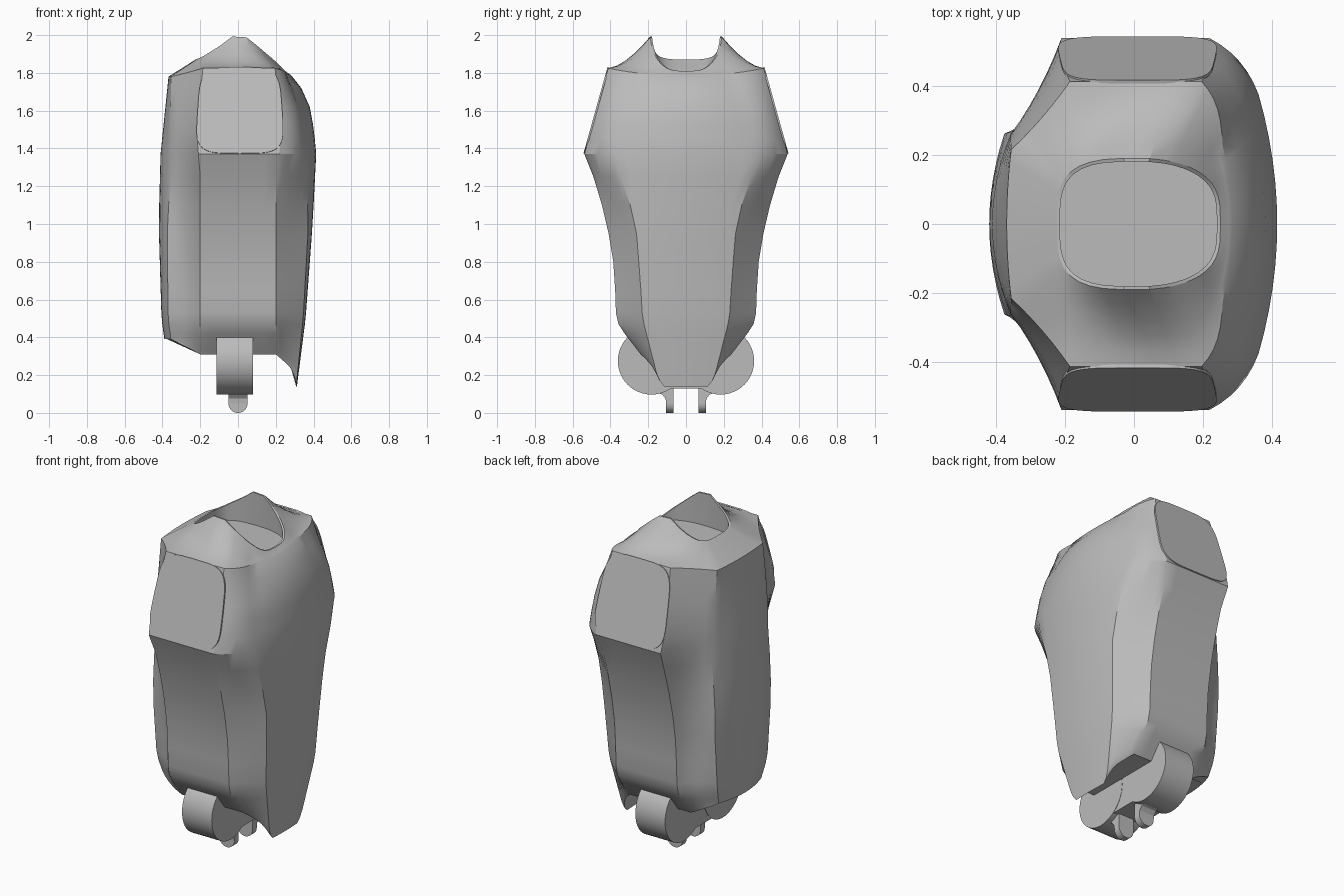
import bpy, bmesh, math
from mathutils import Vector

cube = bpy.data.objects.get("Cube")
if cube:
    bpy.data.objects.remove(cube, do_unlink=True)

grey = bpy.data.materials.new("plain grey")
grey.use_nodes = True
tone = (0.5, 0.5, 0.5, 1)
grey.diffuse_color = tone
grey.node_tree.nodes["Principled BSDF"].inputs["Base Color"].default_value = tone


def finish(name, bm, angle=28):
    bmesh.ops.recalc_face_normals(bm, faces=bm.faces)
    mesh = bpy.data.meshes.new(name)
    bm.to_mesh(mesh)
    bm.free()
    mesh.materials.append(grey)
    ob = bpy.data.objects.new(name, mesh)
    bpy.context.collection.objects.link(ob)
    bpy.ops.object.select_all(action='DESELECT')
    ob.select_set(True)
    bpy.context.view_layer.objects.active = ob
    bpy.ops.object.shade_smooth_by_angle(angle=math.radians(angle))


def curve(points, t):
    """Piecewise linear lookup in a list of (t, value)."""
    if t <= points[0][0]:
        return points[0][1]
    for (a, p), (b, q) in zip(points, points[1:]):
        if t <= b:
            return p + (q - p) * (t - a) / (b - a)
    return points[-1][1]


def prism(bm, outline, offset):
    """Extrude a closed outline along a vector."""
    low = [bm.verts.new(p) for p in outline]
    high = [bm.verts.new(Vector(p) + Vector(offset)) for p in outline]
    n = len(low)
    bm.faces.new(low)
    bm.faces.new(high[::-1])
    for i in range(n):
        j = (i + 1) % n
        bm.faces.new((low[i], low[j], high[j], high[i]))


# Height profiles of the torso
FRONT = [(.14, .312), (.5, .358), (1, .395), (1.37, .414), (1.5, .402), (1.62, .38), (1.72, .335), (1.79, .28)]
CREASE_X = [(.14, .308), (.5, .345), (.95, .37), (1.25, .368), (1.37, .36), (1.6, .335), (1.8, .255)]
CREASE_Y = [(.14, .115), (.18, .148), (.5, .23), (.7, .242), (.95, .262), (1.1, .295), (1.25, .345), (1.37, .375), (1.6, .32), (1.8, .22)]
SIDE = [(.14, .115), (.31, .24), (.42, .325), (.47, .358), (.53, .371), (.65, .375), (.8, .385),
        (.95, .41), (1.1, .445), (1.25, .49), (1.37, .538), (1.83, .41)]
SIDE_FRONT = [(1.25, .2), (1.5, .235), (1.83, .195)]
SIDE_REAR = [(1.25, -.2), (1.5, -.22), (1.83, -.185)]
REAR_X = [(.39, -.355), (.5, -.37), (1, -.375), (1.25, -.355), (1.4, -.358), (1.78, -.355)]
REAR_Y = [(.39, .2), (.5, .235), (.8, .26), (1.25, .265), (1.5, .25), (1.78, .215)]
BACK = [(.39, -.39), (.5, -.405), (1, -.42), (1.37, -.41), (1.78, -.368)]
COLLAR_Z = [(-.22, 1.872), (-.19, 1.885), (-.1, 1.94), (-.02, 2), (.03, 2), (.1, 1.945), (.2, 1.86), (.25, 1.81)]
HOLLOW = [(.39, 0), (.6, .025), (1.1, .025), (1.3, .012), (1.78, .01)]

# Values by column: 0 front centre, 1 crease, 2-3 side panel, 4 back edge, 5 back centre
BOTTOM = [(0, .14), (1, .14), (1.5, .24), (2, .31), (3, .31), (4, .39)]
TOP = [(0, 1.785), (1, 1.795), (2, 1.825), (3, 1.825), (4, 1.78)]
ANGLE = [(0, 0), (1, .7), (2, 1.25), (3, 2.4), (4, 2.75), (5, math.pi)]
SHOULDER_SAG = [(0, 1), (1, 1.3), (2, 1.6), (3, 1.6), (3.4, 1)]
STEPS = 6
COLUMNS = [i / STEPS for i in range(5 * STEPS + 1)]


def section(u, z):
    keys = [(curve(FRONT, z), 0), (curve(CREASE_X, z), curve(CREASE_Y, z)),
            (curve(SIDE_FRONT, z), curve(SIDE, z)), (curve(SIDE_REAR, z), curve(SIDE, z)),
            (curve(REAR_X, z), curve(REAR_Y, z)), (curve(BACK, z), 0)]
    k = min(int(u), 4)
    t = u - k
    (ax, ay), (bx, by) = keys[k], keys[k + 1]
    sx = t * t if k == 0 else 1 - (1 - t) ** 2 if k == 4 else t
    x, y = ax + (bx - ax) * sx, ay + (by - ay) * t
    bulge = 4 * t * (1 - t)
    if k == 1 and z > 1.1:      # rounded chest flank
        x += bulge * min(z - 1.1, .25) * .06
        y += bulge * min(z - 1.1, .25) * .06
    if k == 1 and z < .45:      # flap curls out from the side panel
        x += bulge * (.45 - z) * .08
    if k == 3:                  # hollow flank beside the back plate
        x += bulge * curve(HOLLOW, z) * .7
        y -= bulge * curve(HOLLOW, z) * .7
    return Vector((x, y, z))


def collar(u):
    """Neck rim: round at the front, squared at the back."""
    a = curve(ANGLE, u)
    c, s = math.cos(a), max(math.sin(a), 0)
    x = .015 + (.235 * c if c > 0 else -.238 * abs(c) ** .6)
    return Vector((x, .19 * s ** .6, curve(COLLAR_Z, x)))


def half_rows():
    yield [Vector((min(p.x, .26), p.y * .97, max(p.z, .31)))
           for p in (section(u, curve(BOTTOM, u)) for u in COLUMNS)]
    for lift in (0, .04, .1):   # hem rows follow the slanted bottom edge
        yield [section(u, curve(BOTTOM, u) * (1 - lift * 2.5) + .42 * lift * 2.5) for u in COLUMNS]
    for z in (.42, .47, .53, .65, .8, .95, 1.1, 1.25, 1.37, 1.45, 1.53, 1.62, 1.72):
        yield [section(u, z) for u in COLUMNS]
    for t in (0, .2, .4, .6, .8, 1):
        row = []
        for u in COLUMNS:
            p, q = section(u, curve(TOP, u)), collar(u)
            r = p.lerp(q, t)
            r.z = p.z + (q.z - p.z) * t ** curve(SHOULDER_SAG, u)
            row.append(r)
        yield row
    for depth in (0, 1):
        row = []
        for u in COLUMNS:
            p = collar(u)
            row.append(Vector((p.x * .96, p.y * .95, 1.8 if depth else p.z)))
        yield row


# Torso shell with open collar and hanging front flap
bm = bmesh.new()
rings = []
for row in half_rows():
    full = row + [Vector((p.x, -p.y, p.z)) for p in row[-2:0:-1]]
    rings.append([bm.verts.new(p) for p in full])
n = len(rings[0])
for low, high in zip(rings, rings[1:]):
    for i in range(n):
        j = (i + 1) % n
        bm.faces.new((low[i], low[j], high[j], high[i]))
bm.faces.new(rings[0][::-1])
bm.faces.new(rings[-1])
finish("torso_shell", bm)

# Flat rounded arm sockets on the sloping shoulder faces
for side, name in ((-1, "front"), (1, "rear")):
    outline = []
    for i in range(48):
        a = math.tau * i / 48
        c, s = math.cos(a), math.sin(a)
        h = math.copysign(abs(s) ** .45, s)
        w = math.copysign(abs(c) ** .45, c) * (.224 - .015 * h)
        z = 1.6 + .228 * h
        outline.append((.01 + w, side * (curve(SIDE, z) - .004), z))
    bm = bmesh.new()
    prism(bm, outline, (0, side * .009, .0025))
    finish(name + "_arm_socket", bm)

# Hip discs joined by a block
bm = bmesh.new()
for side in (-1, 1):
    disc = [(-.115, side * .183 + .178 * math.cos(math.tau * i / 48),
             .275 + .178 * math.sin(math.tau * i / 48)) for i in range(48)]
    prism(bm, disc, (.195, 0, 0))
prism(bm, [(-.113, -.18, .13), (-.113, .18, .13), (-.113, .18, .36), (-.113, -.18, .36)], (.191, 0, 0))
finish("hip_discs", bm)

# Leg pegs with flared roots and round ends
PEG = [(.065, .05), (.105, .05), (.108, .075), (.125, .097), (.16, .11), (.16, .2), (.065, .2)]
for side, name in ((-1, "front"), (1, "rear")):
    bm = bmesh.new()
    prism(bm, [(-.05, side * y, z) for y, z in PEG], (.1, 0, 0))
    tip = [(.05 * math.cos(math.pi * i / 16), side * .065, .05 - .05 * math.sin(math.pi * i / 16))
           for i in range(17)]
    prism(bm, tip, (0, side * .04, 0))
    finish(name + "_leg_peg", bm)
